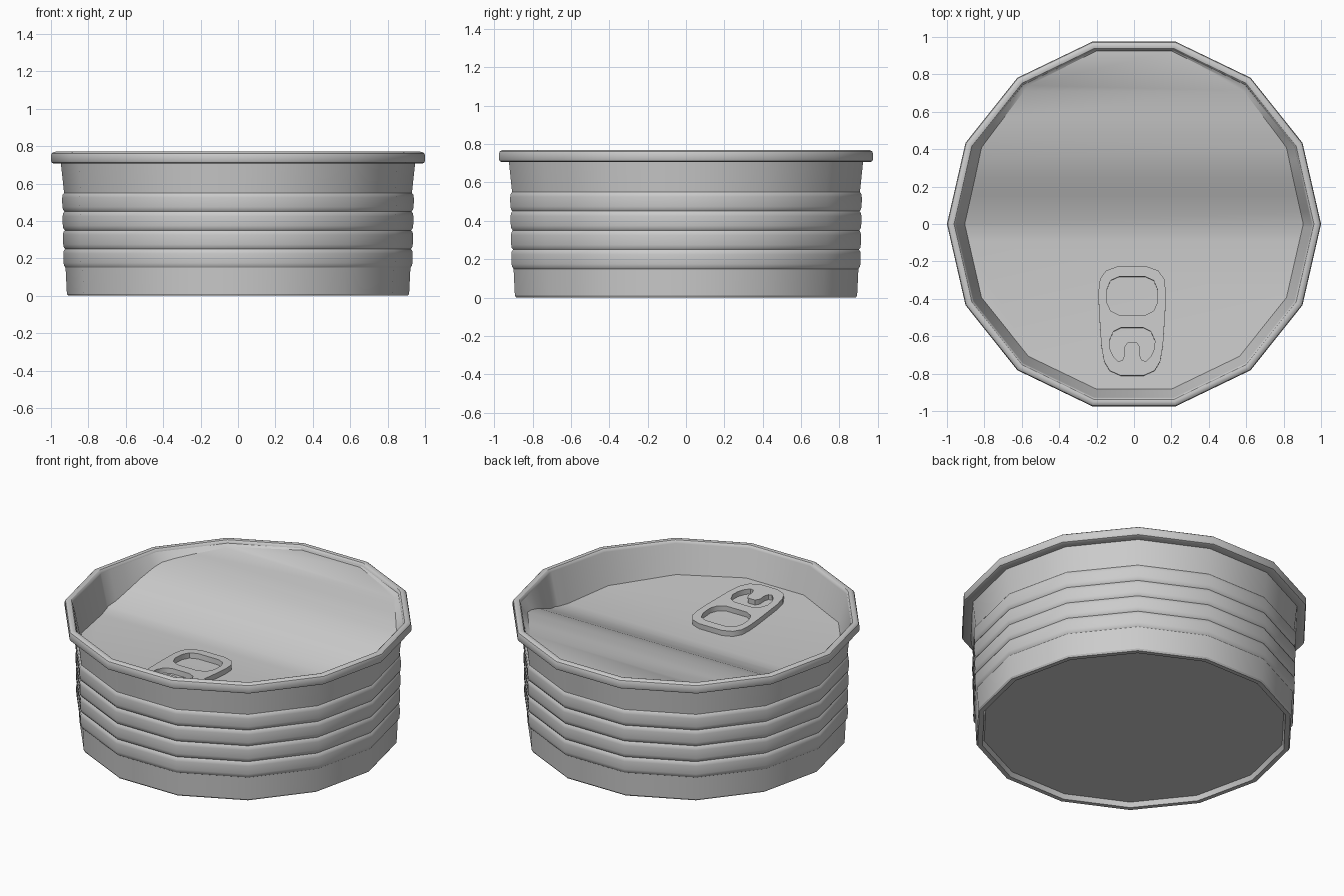
import bpy, bmesh
from math import sin, cos, pi, atan

if "Cube" in bpy.data.objects:
    bpy.data.objects.remove(bpy.data.objects["Cube"])

SIDES = 14


def finish(obj, angle=30):
    bpy.ops.object.select_all(action='DESELECT')
    obj.select_set(True)
    bpy.context.view_layer.objects.active = obj
    if obj.type == 'CURVE':
        bpy.ops.object.convert(target='MESH')
        obj = bpy.context.view_layer.objects.active
    bpy.ops.object.shade_smooth_by_angle(angle=angle * pi / 180)
    return obj


def add_mesh(name, bm):
    me = bpy.data.meshes.new(name)
    bm.to_mesh(me)
    bm.free()
    obj = bpy.data.objects.new(name, me)
    bpy.context.collection.objects.link(obj)
    return obj


def ring(bm, r, z):
    return [bm.verts.new((r * cos(2 * pi * i / SIDES), r * sin(2 * pi * i / SIDES), z))
            for i in range(SIDES)]


def lathe(name, profile):
    bm = bmesh.new()
    rings = [ring(bm, r, z) for r, z in profile]
    for a, b in zip(rings, rings[1:]):
        for i in range(SIDES):
            j = (i + 1) % SIDES
            bm.faces.new((a[i], a[j], b[j], b[i]))
    bm.faces.new(rings[0][::-1])
    return add_mesh(name, bm)


def lerp_table(table, t):
    for (a, va), (b, vb) in zip(table, table[1:]):
        if t <= b:
            return va + (vb - va) * max(0, (t - a) / (b - a))
    return table[-1][1]


# can body: recessed base, ribbed wall and rolled rim
body = [(0.87, 0.03), (0.88, 0.0), (0.908, 0.0), (0.915, 0.01), (0.922, 0.15)]
for k in range(4):
    base = 0.922 + 0.002 * k
    for f, h in ((0.1, 0.0078), (0.25, 0.0102), (0.5, 0.011), (0.75, 0.0102), (0.9, 0.0078), (1, 0)):
        body.append((base + 0.002 * f + h, 0.15 + 0.1 * (k + f)))
body += [(0.947, 0.708), (0.988, 0.708), (0.996, 0.712), (1.0, 0.722), (1.0, 0.75), (0.996, 0.761),
         (0.988, 0.767), (0.975, 0.77), (0.962, 0.767), (0.955, 0.76), (0.952, 0.75)]
finish(lathe("can_body", body))

# lid: dips from the front, then bends up to the rim at the back
lid_curve = [(-1, 0.585), (-0.1, 0.542), (-0.02, 0.548), (0.07, 0.57), (0.17, 0.61), (0.27, 0.652),
             (0.37, 0.686), (0.5, 0.712), (0.6, 0.724), (0.75, 0.735), (1, 0.742)]
bm = bmesh.new()
bm.faces.new(ring(bm, 1, 0))
for y, _ in lid_curve[1:-1]:
    bmesh.ops.bisect_plane(bm, geom=bm.verts[:] + bm.edges[:] + bm.faces[:],
                           plane_co=(0, y, 0), plane_no=(0, 1, 0))
# inner wall rises from the lid's outline to the rim
border = [e for e in bm.edges if e.is_boundary]
new = bmesh.ops.extrude_edge_only(bm, edges=border)['geom']
top = {v for v in new if isinstance(v, bmesh.types.BMVert)}
for v in bm.verts:
    if v in top:
        v.co = (v.co.x * 0.952, v.co.y * 0.952, 0.75)
    else:
        z = lerp_table(lid_curve, v.co.y)
        sy = lerp_table([(0, 0.905), (0.5, 0.946), (1, 0.949)], v.co.y)
        v.co = (v.co.x * 0.905, v.co.y * sy, z)
bm.normal_update()
lid = add_mesh("lid_and_inner_wall", bm)
finish(lid)

# pull tab: outline with finger hole and riveted tongue hole, each half mirrored in x
outline = [(0.08, -0.228), (0.14, -0.25), (0.172, -0.295), (0.18, -0.36), (0.178, -0.45),
           (0.165, -0.65), (0.15, -0.735), (0.12, -0.785), (0.06, -0.812)]
finger = [(0.07, -0.282), (0.115, -0.302), (0.135, -0.35), (0.135, -0.42),
          (0.115, -0.465), (0.07, -0.488)]
tongue = [(0.06, -0.555), (0.1, -0.575), (0.122, -0.625), (0.118, -0.67), (0.1, -0.71),
          (0.075, -0.735), (0.052, -0.73), (0.042, -0.705), (0.042, -0.66), (0.025, -0.635)]
cu = bpy.data.curves.new("pull_tab", 'CURVE')
cu.dimensions = '2D'
cu.fill_mode = 'BOTH'
cu.extrude = 0.017
for half in (outline, finger, tongue):
    pts = half + [(-x, y) for x, y in reversed(half)]
    sp = cu.splines.new('POLY')
    sp.points.add(len(pts) - 1)
    for p, (x, y) in zip(sp.points, pts):
        p.co = (x - 0.01, y + 0.52, 0, 1)
    sp.use_cyclic_u = True
tab = bpy.data.objects.new("pull_tab", cu)
tab.location = (0, -0.52, 0.58)
tab.rotation_euler.x = -atan(0.05)
bpy.context.collection.objects.link(tab)
finish(tab, 40)
